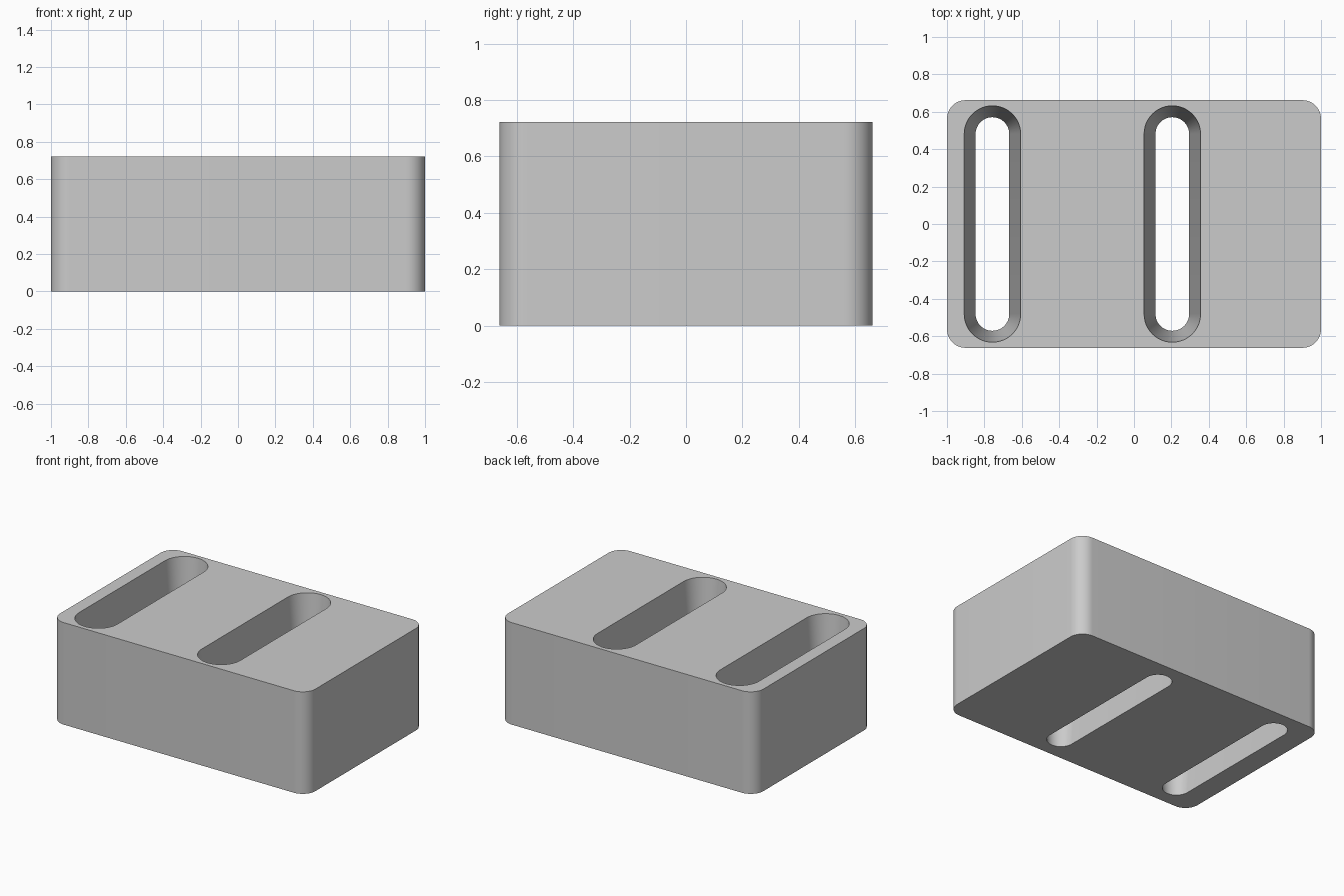
import bpy, bmesh, math

cube = bpy.data.objects.get("Cube")
if cube:
    bpy.data.objects.remove(cube, do_unlink=True)

HALF_X, HALF_Y, HEIGHT = 1.0, 0.662, 0.722
CORNER = 0.1
SLOT_CENTRES = (-0.757, 0.205)
SLOT_SPAN = 0.481            # half distance between slot end centres
SLOT_TOP, SLOT_BOTTOM = 0.151, 0.09
STEPS = 12                   # segments per quarter turn


def rounded_outline(cx, span_x, span_y, radius):
    """Quarter arcs around the four centres; span 0 gives a slot."""
    points = []
    for quarter, (sx, sy) in enumerate(((1, 1), (-1, 1), (-1, -1), (1, -1))):
        for i in range(STEPS + 1):
            a = (quarter + i / STEPS) * math.pi / 2
            points.append((cx + sx * span_x + radius * math.cos(a),
                           sy * span_y + radius * math.sin(a)))
    # Drop coincident neighbours where arcs meet
    return [p for i, p in enumerate(points) if math.dist(p, points[i - 1]) > 1e-5]


def add_wall(bm, bottom, top):
    """Join two outlines with quads; return the bottom and top rim edges."""
    low = [bm.verts.new((x, y, 0)) for x, y in bottom]
    high = [bm.verts.new((x, y, HEIGHT)) for x, y in top]
    n = len(low)
    for i in range(n):
        j = (i + 1) % n
        bm.faces.new((low[i], low[j], high[j], high[i]))
    return [[bm.edges.get((ring[i], ring[(i + 1) % n])) for i in range(n)]
            for ring in (low, high)]


# Outer wall and tapered through slots
bm = bmesh.new()
outer = rounded_outline(0, HALF_X - CORNER, HALF_Y - CORNER, CORNER)
rims = [add_wall(bm, outer, outer)]
for cx in SLOT_CENTRES:
    rims.append(add_wall(bm, rounded_outline(cx, 0, SLOT_SPAN, SLOT_BOTTOM),
                         rounded_outline(cx, 0, SLOT_SPAN, SLOT_TOP)))

# Flat bottom and top with slot openings
for level in (0, 1):
    edges = [e for rim in rims for e in rim[level]]
    bmesh.ops.triangle_fill(bm, edges=edges, use_beauty=True)
bmesh.ops.recalc_face_normals(bm, faces=bm.faces)

mesh = bpy.data.meshes.new("slotted_block")
bm.to_mesh(mesh)
bm.free()
block = bpy.data.objects.new("slotted_block", mesh)
bpy.context.collection.objects.link(block)

# Plain grey finish
grey = bpy.data.materials.new("light_grey")
grey.use_nodes = True
colour = (0.6, 0.6, 0.6, 1)
grey.diffuse_color = colour
grey.node_tree.nodes["Principled BSDF"].inputs["Base Color"].default_value = colour
mesh.materials.append(grey)

bpy.ops.object.select_all(action="DESELECT")
block.select_set(True)
bpy.context.view_layer.objects.active = block
bpy.ops.object.shade_smooth_by_angle(angle=math.radians(30))
